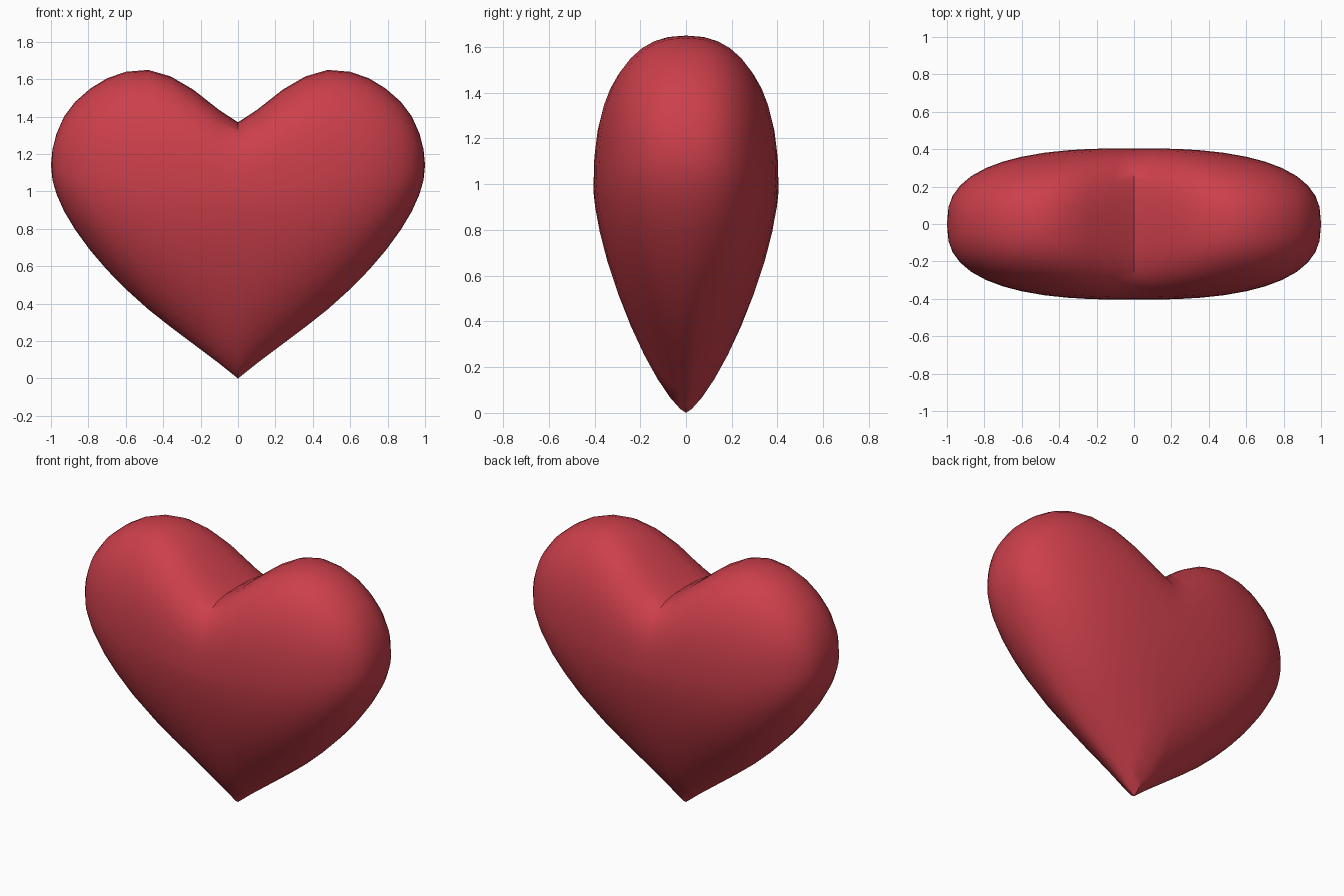
import bpy, bmesh
from math import sin, cos, pi

if "Cube" in bpy.data.objects:
    bpy.data.objects.remove(bpy.data.objects["Cube"])

# Heart outline, right half: x, lower edge z, upper edge z
OUTLINE = [(0, 0, 1.37), (.1, .08, 1.435), (.24, .185, 1.545), (.36, .275, 1.615),
           (.48, .37, 1.65), (.6, .478, 1.64), (.7, .58, 1.605), (.79, .685, 1.55),
           (.87, .795, 1.48), (.93, .895, 1.40), (.97, .985, 1.31), (.992, 1.06, 1.225)]
N = 40


def section(x, low, high):
    """Egg-shaped slice at x: pointed below near the middle, rounder outward."""
    b = x ** 0.75
    half = .405 * (1 - x ** 2.6) ** (1 / 2.6)
    mid = .97 + .2 * x - .03 * x * x
    mid = min(max(mid, low), high)
    p_top = 3 - .7 * min(1, 2 * x)
    p_low, q_low = 1.4 + .8 * b, .75 - .27 * b
    pts = []
    for i in range(N):
        t = 2 * pi * i / N
        s, c = sin(t), cos(t)
        p, q = (p_top, 1 / p_top) if s >= 0 else (p_low, q_low)
        w = abs(s) ** (2 / p)
        y = half * abs(c) ** (2 * q) if abs(c) > 1e-6 else 0
        z = mid + (high - mid) * w if s >= 0 else mid - (mid - low) * w
        pts.append((x, y if c > 0 else -y, z))
    return pts


# Loft the right half from slices, closing at the side point
bm = bmesh.new()
rings = [[bm.verts.new(p) for p in section(*o)] for o in OUTLINE]
for a, b in zip(rings, rings[1:]):
    for i in range(N):
        j = (i + 1) % N
        bm.faces.new((a[i], a[j], b[j], b[i]))
tip = bm.verts.new((1, 0, 1.14))
for i in range(N):
    bm.faces.new((rings[-1][i], rings[-1][(i + 1) % N], tip))

# Mirror to the left half and weld on the centre plane
geom = bm.verts[:] + bm.edges[:] + bm.faces[:]
bmesh.ops.mirror(bm, geom=geom, axis='X', merge_dist=1e-4)
bmesh.ops.remove_doubles(bm, verts=bm.verts[:], dist=1e-4)
bmesh.ops.recalc_face_normals(bm, faces=bm.faces[:])

mesh = bpy.data.meshes.new("heart")
bm.to_mesh(mesh)
bm.free()
heart = bpy.data.objects.new("heart", mesh)
bpy.context.collection.objects.link(heart)

# Red material
red = bpy.data.materials.new("red")
red.diffuse_color = (.6, .05, .07, 1)
red.use_nodes = True
red.node_tree.nodes["Principled BSDF"].inputs["Base Color"].default_value = red.diffuse_color
mesh.materials.append(red)

# Smooth surface with the cleft and bottom point kept sharp
bpy.context.view_layer.objects.active = heart
heart.select_set(True)
bpy.ops.object.shade_smooth_by_angle(angle=pi / 4)
